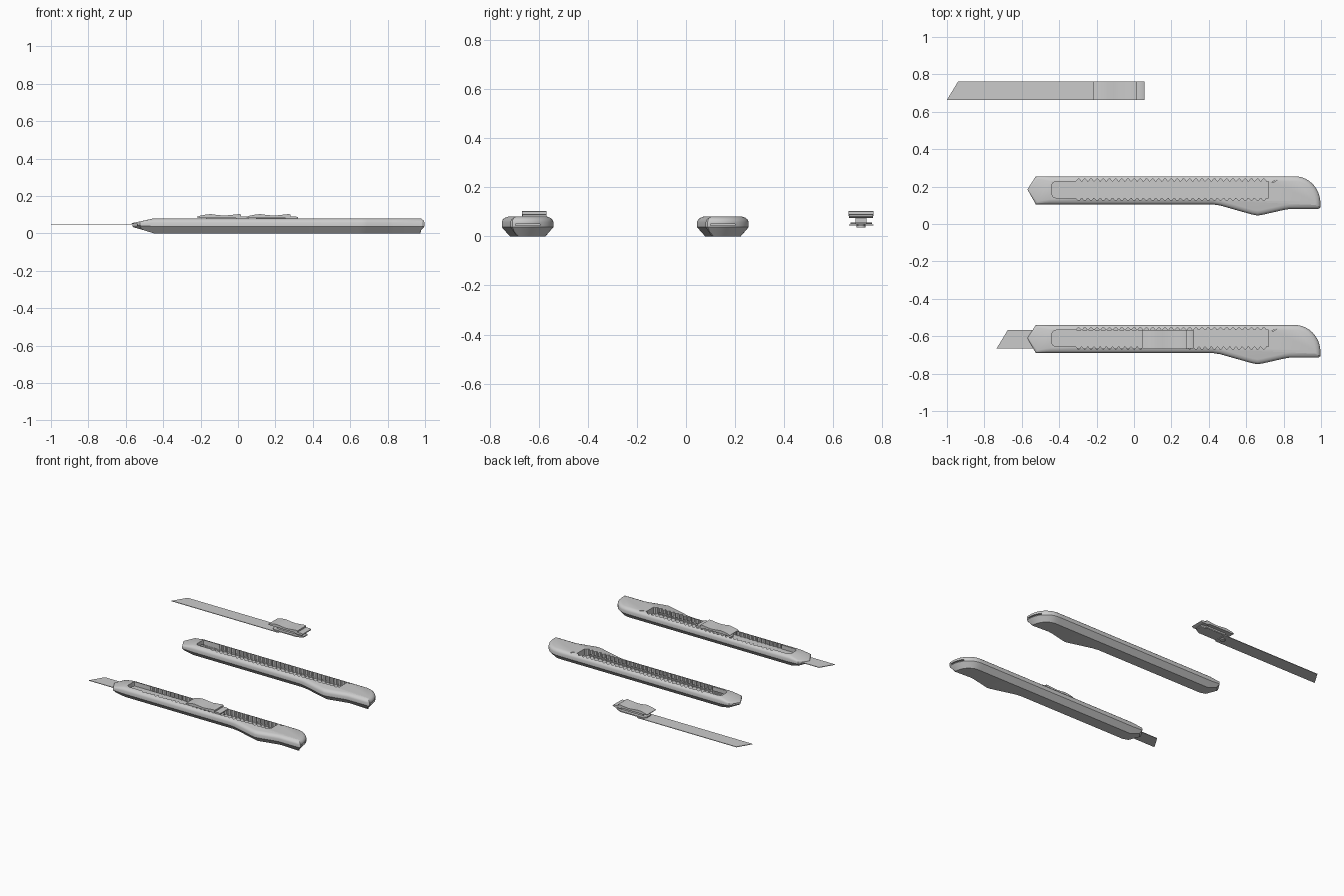
import bpy, bmesh, math
from mathutils import Vector

if "Cube" in bpy.data.objects:
    bpy.data.objects.remove(bpy.data.objects["Cube"])

grey = bpy.data.materials.new("light_grey")
grey.use_nodes = True
grey.diffuse_color = (0.6, 0.6, 0.6, 1)
grey.node_tree.nodes["Principled BSDF"].inputs["Base Color"].default_value = (0.6, 0.6, 0.6, 1)


def finish(name, bm):
    bmesh.ops.recalc_face_normals(bm, faces=bm.faces)
    mesh = bpy.data.meshes.new(name)
    bm.to_mesh(mesh)
    bm.free()
    mesh.materials.append(grey)
    obj = bpy.data.objects.new(name, mesh)
    bpy.context.collection.objects.link(obj)
    return obj


def smooth(obj, degrees=30):
    bpy.ops.object.select_all(action="DESELECT")
    obj.select_set(True)
    bpy.context.view_layer.objects.active = obj
    bpy.ops.object.shade_smooth_by_angle(angle=math.radians(degrees))


def prism(name, points, lo, hi, axis="z"):
    """Extrude a flat profile: (x, y) along z, or (x, z) along y."""
    def place(p, t):
        return (p[0], p[1], t) if axis == "z" else (p[0], t, p[1])
    bm = bmesh.new()
    a = [bm.verts.new(place(p, lo)) for p in points]
    b = [bm.verts.new(place(p, hi)) for p in points]
    bm.faces.new(a)
    bm.faces.new(b)
    for i in range(len(a)):
        j = (i + 1) % len(a)
        bm.faces.new((a[i], a[j], b[j], b[i]))
    return finish(name, bm)


def box(name, x0, x1, y0, y1, z0, z1):
    return prism(name, [(x0, y0), (x1, y0), (x1, y1), (x0, y1)], z0, z1)


def cut(target, cutter):
    mod = target.modifiers.new("cut", "BOOLEAN")
    mod.operation = "DIFFERENCE"
    mod.solver = "EXACT"
    mod.object = cutter
    bpy.context.view_layer.objects.active = target
    bpy.ops.object.modifier_apply(modifier=mod.name)
    bpy.data.objects.remove(cutter)


def handle(name):
    # counter-clockwise plan outline, starting at the nose tip
    plan = [(-.57, .185), (-.525, .105), (-.45, .105), (.42, .105), (.46, .099),
            (.63, .051), (.66, .045), (.69, .05), (.80, .075), (.83, .08),
            (.985, .08), (.997, .088)]
    for i in range(9):
        a = math.radians(10 * i + 5)
        plan.append((.86 + .137 * math.cos(a), .11 + .145 * math.sin(a)))
    plan += [(.84, .255), (-.45, .255), (-.525, .255)]
    pts = [Vector(p) for p in plan]
    n = len(pts)

    def taper(x):
        return min(1, .3 + .7 * (x + .57) / .12)

    # rings: height and inset
    levels = [(0, .032), (.037, 0), (.058, 0), (.068, .004), (.075, .012), (.08, .026)]
    bm = bmesh.new()
    rings = []
    for z, inset in levels:
        ring = []
        for i, p in enumerate(pts):
            d0 = (p - pts[i - 1]).normalized()
            d1 = (pts[(i + 1) % n] - p).normalized()
            n0, n1 = Vector((-d0.y, d0.x)), Vector((-d1.y, d1.x))
            miter = (n0 + n1) / (1 + n0.dot(n1))
            t = taper(p.x)
            q = p + miter * inset * t
            if abs(p.x + .45) < .001:
                q.x = p.x
            ring.append(bm.verts.new((q.x, q.y, .046 + (z - .046) * t)))
        rings.append(ring)
    for a, b in zip(rings, rings[1:]):
        for i in range(n):
            j = (i + 1) % n
            bm.faces.new((a[i], a[j], b[j], b[i]))
    # caps split where the nose begins to slope
    for r in (rings[0], rings[-1]):
        bm.faces.new(r[2:n - 1])
        bm.faces.new([r[n - 2], r[n - 1], r[1], r[2]])
        bm.faces.new([r[n - 1], r[0], r[1]])
    body = finish(name, bm)

    # toothed slider track
    pitch, teeth = .033, 31
    low = [(-.44, .16), (-.433, .146), (-.415, .139)]
    for i in range(teeth):
        x = -.31 + i * pitch
        low += [(x, .139), (x + .010, .127), (x + .018, .127), (x + .027, .139)]
    low.append((.72, .139))
    track = low + [(x, .367 - y) for x, y in reversed(low)]
    cut(body, prism("track_cutter", track, .033, .12))
    # blade passage, tail slit and small latch mark
    cut(body, box("passage_cutter", -.7, .68, .126, .231, .0415, .0505))
    cut(body, box("tail_cutter", .93, 1.1, .1, .2, .043, .051))
    cut(body, prism("latch_cutter", [(.735, .222), (.745, .222), (.77, .238), (.76, .238)], .07, .1))
    smooth(body)
    return body


def blade_and_slider(prefix):
    parts = [prism(prefix + "blade", [(-1, .664), (-.14, .664), (-.14, .763), (-.94, .763)], .044, .048)]
    # thumb grip with a wavy top
    top = [(-.22, .088), (-.205, .094), (-.17, .101), (-.145, .103), (-.11, .098),
           (-.07, .095), (-.03, .099), (.005, .103), (.015, .101)]
    under = [(.015, .085), (-.02, .082), (-.19, .082), (-.22, .084)]
    parts.append(prism(prefix + "thumb_grip", top + under, .662, .763, "y"))
    # spring clip behind the grip
    clip = [(-.01, .083), (.015, .09), (.045, .09), (.055, .086), (.057, .08),
            (.045, .074), (.02, .074), (-.01, .077)]
    parts.append(prism(prefix + "spring_clip", clip, .664, .762, "y"))
    # stem, carrier and blade pin
    parts.append(box(prefix + "stem", -.17, .03, .69, .735, .056, .084))
    carrier = [(-.2, .69), (-.18, .67), (.0, .67), (.045, .69),
               (.045, .735), (.0, .757), (-.18, .757), (-.2, .735)]
    parts.append(prism(prefix + "carrier", carrier, .049, .057))
    ring = [(-.165 + .018 * math.cos(i * math.pi / 8), .713 + .018 * math.sin(i * math.pi / 8))
            for i in range(16)]
    parts.append(prism(prefix + "blade_pin", ring, .036, .052))
    for p in parts:
        smooth(p)
    return parts


# spare handle and spare blade
handle("spare_handle")
blade_and_slider("spare_")

# assembled knife
knife = handle("knife_handle")
knife.location.y = -.795
for part in blade_and_slider("knife_"):
    part.location = (.265, -1.33, 0)
